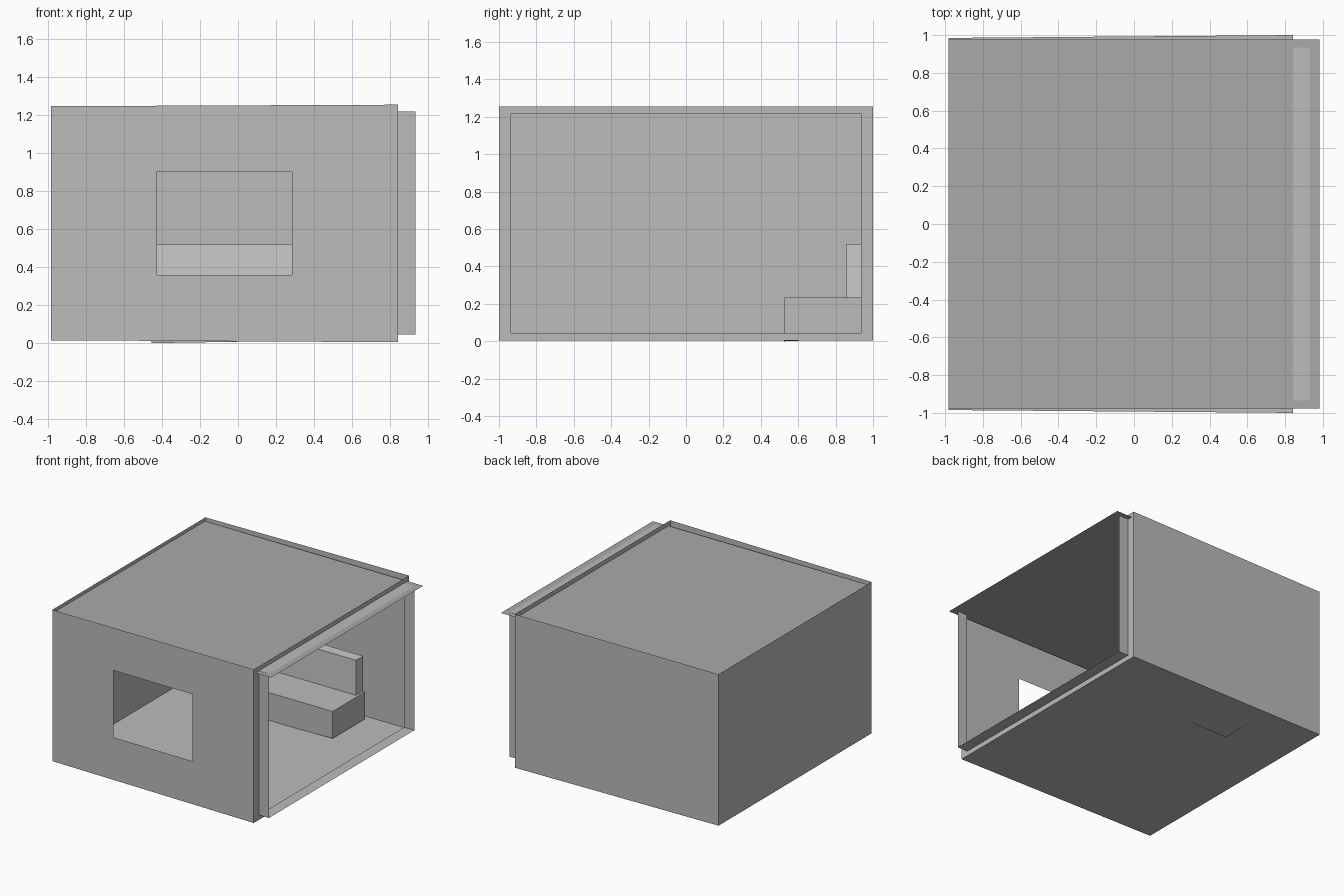
import bpy, bmesh

if "Cube" in bpy.data.objects:
    bpy.data.objects.remove(bpy.data.objects["Cube"])


def grey(name, v):
    mat = bpy.data.materials.new(name)
    mat.diffuse_color = (v, v, v, 1)
    mat.use_nodes = True
    mat.node_tree.nodes["Principled BSDF"].inputs["Base Color"].default_value = mat.diffuse_color
    return mat


body_grey = grey("body_grey", 0.5)
roof_grey = grey("roof_grey", 0.4)


def make_object(name, bm, mat=None):
    bmesh.ops.remove_doubles(bm, verts=bm.verts, dist=0.0005)
    mesh = bpy.data.meshes.new(name)
    bm.to_mesh(mesh)
    bm.free()
    if mat:
        mesh.materials.append(mat)
    ob = bpy.data.objects.new(name, mesh)
    bpy.context.collection.objects.link(ob)
    return ob


def face(bm, pts):
    return bm.faces.new([bm.verts.new(p) for p in pts])


def block(name, x, y, z, mat=None, lift=0.0):
    """Box; lift raises every bottom corner except the front left one."""
    bm = bmesh.new()
    bmesh.ops.create_cube(bm, size=1)
    for v in bm.verts:
        raised = v.co.z < 0 and not (v.co.x < 0 and v.co.y < 0)
        v.co = [(r[0] + r[1]) / 2 + c * (r[1] - r[0]) for r, c in zip((x, y, z), v.co)]
        v.co.z += lift * raised
    return make_object(name, bm, mat)


def ring(x, w, z0, z1):
    return [(x, -w, z0), (x, w, z0), (x, w, z1), (x, -w, z1)]


# Slightly flared thin shell: closed end, floor and back wall, open top
closed_end = ring(-0.983, 0.985, 0.015, 1.247)
outer = ring(0.842, 1.0, 0.005, 1.255)
bm = bmesh.new()
face(bm, closed_end[::-1])
for i in (0, 1):
    face(bm, (closed_end[i], closed_end[i + 1], outer[i + 1], outer[i]))

# Front wall: a 3 x 3 panel grid with the window in the middle left out
xs = (-0.983, -0.427, 0.285, 0.842)


def wall_point(i, j):
    t = (xs[i] - xs[0]) / (xs[3] - xs[0])
    low, high = 0.015 - 0.010 * t, 1.247 + 0.008 * t
    return (xs[i], -0.985 - 0.015 * t, (low, 0.358, 0.903, high)[j])


for i in range(3):
    for j in range(3):
        if (i, j) != (1, 1):
            face(bm, [wall_point(i + a, j + b) for a, b in ((0, 0), (1, 0), (1, 1), (0, 1))])
make_object("walls_and_floor", bm, body_grey)

# Open end: flat surround stepping in to a projecting lip
bm = bmesh.new()
rings = [outer, ring(0.842, 0.935, 0.045, 1.219), ring(0.933, 0.935, 0.045, 1.219)]
for a, b in zip(rings, rings[1:]):
    for i in range(4):
        k = (i + 1) % 4
        face(bm, (a[i], a[k], b[k], b[i]))
make_object("opening_frame", bm, body_grey)

# Thin recessed roof that overhangs the open end
bm = bmesh.new()
face(bm, [(-0.983, -0.978, 1.218), (0.983, -0.978, 1.218), (0.983, 0.978, 1.218), (-0.983, 0.978, 1.218)])
make_object("roof", bm, roof_grey)

# Bench against the back wall, its seat just poking through the floor at one corner
block("bench_seat", (-0.456, 0.485), (0.525, 0.94), (0.0, 0.235), body_grey, 0.015)
block("bench_backrest", (-0.456, 0.465), (0.855, 0.945), (0.235, 0.52))
